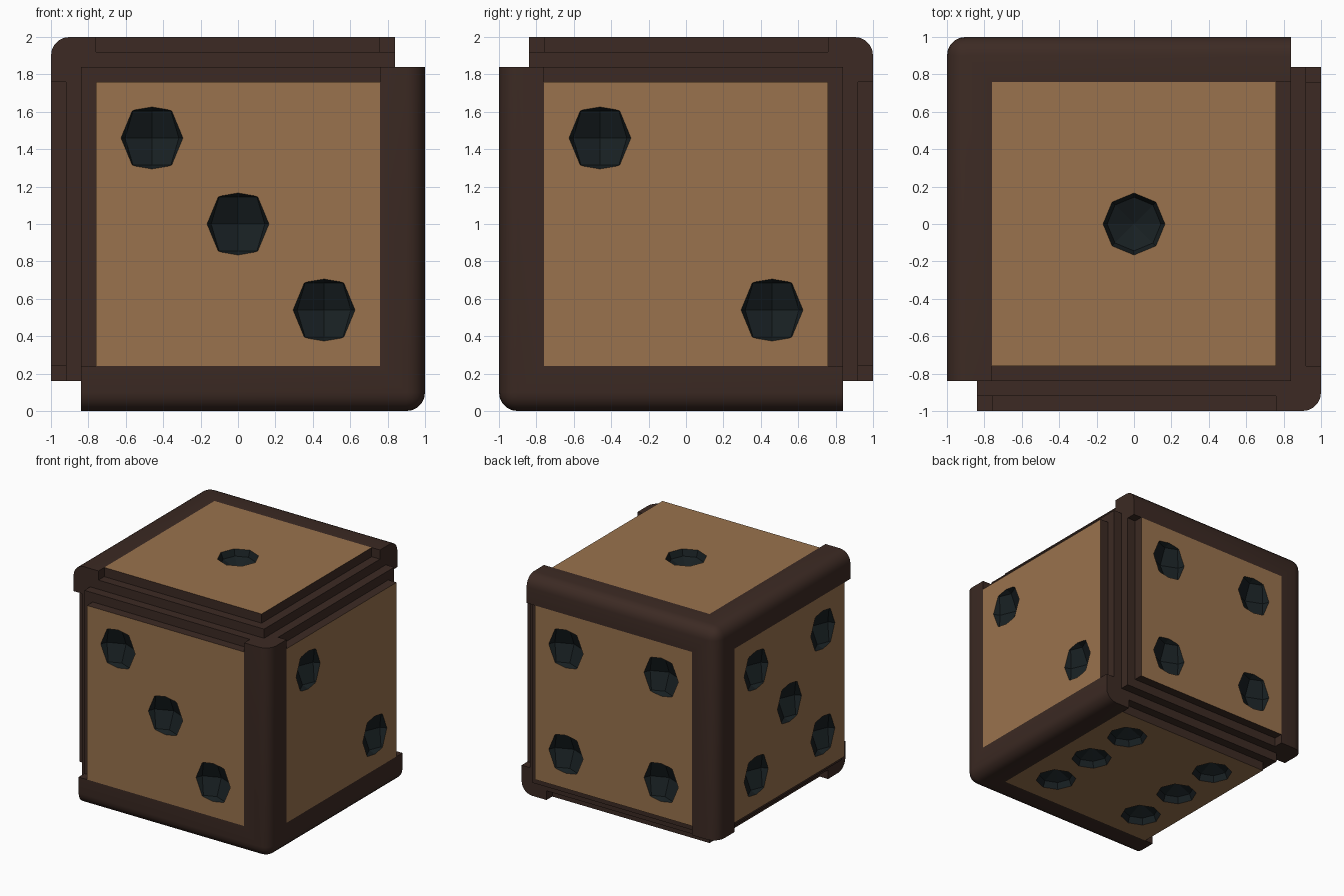
import bpy, bmesh
from math import radians
from mathutils import Matrix, Vector

if "Cube" in bpy.data.objects:
    bpy.data.objects.remove(bpy.data.objects["Cube"])


def material(name, color):
    m = bpy.data.materials.new(name)
    m.diffuse_color = (*color, 1)
    m.use_nodes = True
    m.node_tree.nodes["Principled BSDF"].inputs["Base Color"].default_value = m.diffuse_color
    return m


brown = material("dark_wood", (0.045, 0.023, 0.017))
tan = material("light_wood", (0.32, 0.17, 0.075))
black = material("pip_black", (0.009, 0.014, 0.016))


def new_object(name, bm):
    me = bpy.data.meshes.new(name)
    bm.to_mesh(me)
    bm.free()
    ob = bpy.data.objects.new(name, me)
    bpy.context.collection.objects.link(ob)
    return ob


def box_mesh(lo, hi):
    bm = bmesh.new()
    lo, hi = Vector(lo), Vector(hi)
    bmesh.ops.create_cube(bm, size=1, matrix=Matrix.Translation((lo + hi) / 2)
                          @ Matrix.Diagonal((*(hi - lo), 1)))
    return bm


def boolean(ob, other, operation):
    mod = ob.modifiers.new("cut", 'BOOLEAN')
    mod.operation, mod.solver, mod.object = operation, 'EXACT', other
    bpy.context.view_layer.objects.active = ob
    bpy.ops.object.modifier_apply(modifier=mod.name)
    bpy.data.objects.remove(other, do_unlink=True)


# Stepped body: three full-length blocks and three shorter, wider ones
body = None
for long, wide in ((0.92, 0.84), (1.0, 0.76)):
    for axis in range(3):
        half = [wide] * 3
        half[axis] = long
        block = new_object("die_body", box_mesh([-h for h in half], half))
        if body:
            boolean(body, block, 'UNION')
        else:
            body = block

# Pips: low-poly spheres sunk into each face (axis, sign, positions)
P, R, OUT = 0.46, 0.203, 0.09
corners = [(a, b) for a in (-P, P) for b in (-P, P)]
faces = [
    (2, 1, [(0, 0)]),
    (0, 1, [(-P, P), (P, -P)]),
    (1, -1, [(-P, P), (0, 0), (P, -P)]),
    (1, 1, corners),
    (0, -1, corners + [(0, 0)]),
    (2, -1, corners + [(-P, 0), (P, 0)]),
]
bm = bmesh.new()
for axis, sign, spots in faces:
    for spot in spots:
        c = list(spot)
        c.insert(axis, sign * (1 + OUT))
        bmesh.ops.create_uvsphere(bm, u_segments=8, v_segments=4, radius=R,
                                  matrix=Matrix.Translation(c))
boolean(body, new_object("pip_cutter", bm), 'DIFFERENCE')

# Body colours: light outer panels, black dimples, dark steps
body.data.materials.clear()
for m in (brown, tan, black):
    body.data.materials.append(m)
for f in body.data.polygons:
    if max(abs(n) for n in f.normal) < 0.999:
        f.material_index = 2
    elif f.normal.dot(f.center) > 0.99:
        f.material_index = 1
    else:
        f.material_index = 0
    f.use_smooth = False
body.location.z = 1


# Corner frames: three rounded bars meeting at one corner
def corner_frame(name, signs):
    bm = box_mesh((-0.84,) * 3, (1,) * 3)
    tip = max(bm.verts, key=lambda v: sum(v.co))
    bmesh.ops.bevel(bm, geom=list(tip.link_edges), offset=0.1, segments=5,
                    profile=0.5, affect='EDGES')
    ob = new_object(name, bm)
    for axis in range(3):
        hi = [0.76] * 3
        hi[axis] = 2
        boolean(ob, new_object("frame_cutter", box_mesh((-2,) * 3, hi)), 'DIFFERENCE')
    ob.data.transform(Matrix.Diagonal((*signs, 1)))
    if signs[0] * signs[1] * signs[2] < 0:
        ob.data.flip_normals()
    ob.data.materials.clear()
    ob.data.materials.append(brown)
    ob.location.z = 1
    bpy.ops.object.select_all(action='DESELECT')
    ob.select_set(True)
    bpy.context.view_layer.objects.active = ob
    bpy.ops.object.shade_smooth_by_angle(angle=radians(35))


corner_frame("lower_corner_frame", (1, -1, -1))
corner_frame("upper_corner_frame", (-1, 1, 1))
